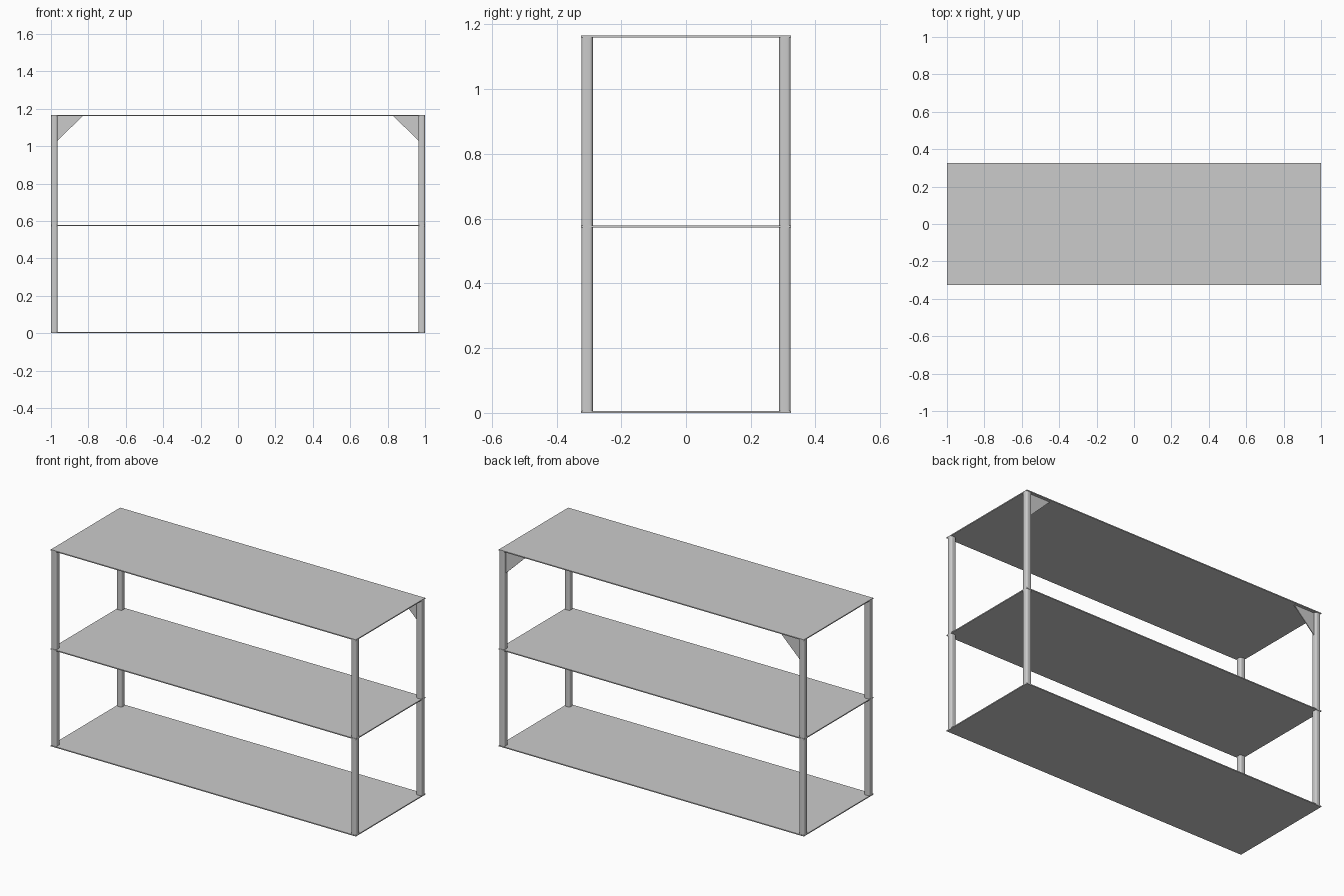
import bpy, bmesh, math

if "Cube" in bpy.data.objects:
    bpy.data.objects.remove(bpy.data.objects["Cube"])

W, D, H = 1.0, 0.325, 1.166   # half width, half depth, height
POST = 0.035


def prism(name, pts, depth, place):
    """Extrude a 2D outline; place(u, v, w) maps it into the scene."""
    bm = bmesh.new()
    rings = [[bm.verts.new(place(u, v, w)) for u, v in pts] for w in (0, depth)]
    n = len(pts)
    bm.faces.new(rings[0][::-1])
    bm.faces.new(rings[1])
    for i in range(n):
        j = (i + 1) % n
        bm.faces.new((rings[0][i], rings[0][j], rings[1][j], rings[1][i]))
    bmesh.ops.recalc_face_normals(bm, faces=bm.faces)
    me = bpy.data.meshes.new(name)
    bm.to_mesh(me)
    bm.free()
    ob = bpy.data.objects.new(name, me)
    bpy.context.collection.objects.link(ob)
    return ob


def rounded_square(size, r, steps=5):
    pts, c = [], size / 2 - r
    for k, (sx, sy) in enumerate([(1, 1), (-1, 1), (-1, -1), (1, -1)]):
        for i in range(steps + 1):
            a = math.pi / 2 * (k + i / steps)
            pts.append((sx * c + r * math.cos(a), sy * c + r * math.sin(a)))
    return pts


# Shelves
sheet = [(-W, -D), (W, -D), (W, D), (-W, D)]
for name, z, t in (("bottom_shelf", 0, 0.006),
                   ("middle_shelf", 0.573, 0.006),
                   ("top_shelf", H - 0.006, 0.006)):
    prism(name, sheet, t, lambda u, v, w, z=z: (u, v, z + w))

# Rounded corner posts, standing between bottom and top shelves
for fb, sy in (("front", -1), ("back", 1)):
    for lr, sx in (("left", -1), ("right", 1)):
        cx, cy = sx * (W - POST / 2), sy * (D - 0.002 - POST / 2)
        post = prism(f"{fb}_{lr}_post", rounded_square(POST, 0.010), H - 0.006,
                     lambda u, v, w: (cx + u, cy + v, 0.003 + w))
        bpy.context.view_layer.objects.active = post
        post.select_set(True)
        bpy.ops.object.shade_smooth_by_angle(angle=math.radians(35))
        post.select_set(False)

# Triangular gussets under the top shelf at the back
xi, zt, leg = W - POST, H - 0.005, 0.135
for lr, sx in (("left", -1), ("right", 1)):
    prism(f"{lr}_gusset", [(xi + 0.003, zt), (xi - leg, zt), (xi + 0.003, zt - leg)], 0.005,
          lambda u, v, w: (sx * u, 0.303 + w, v))
